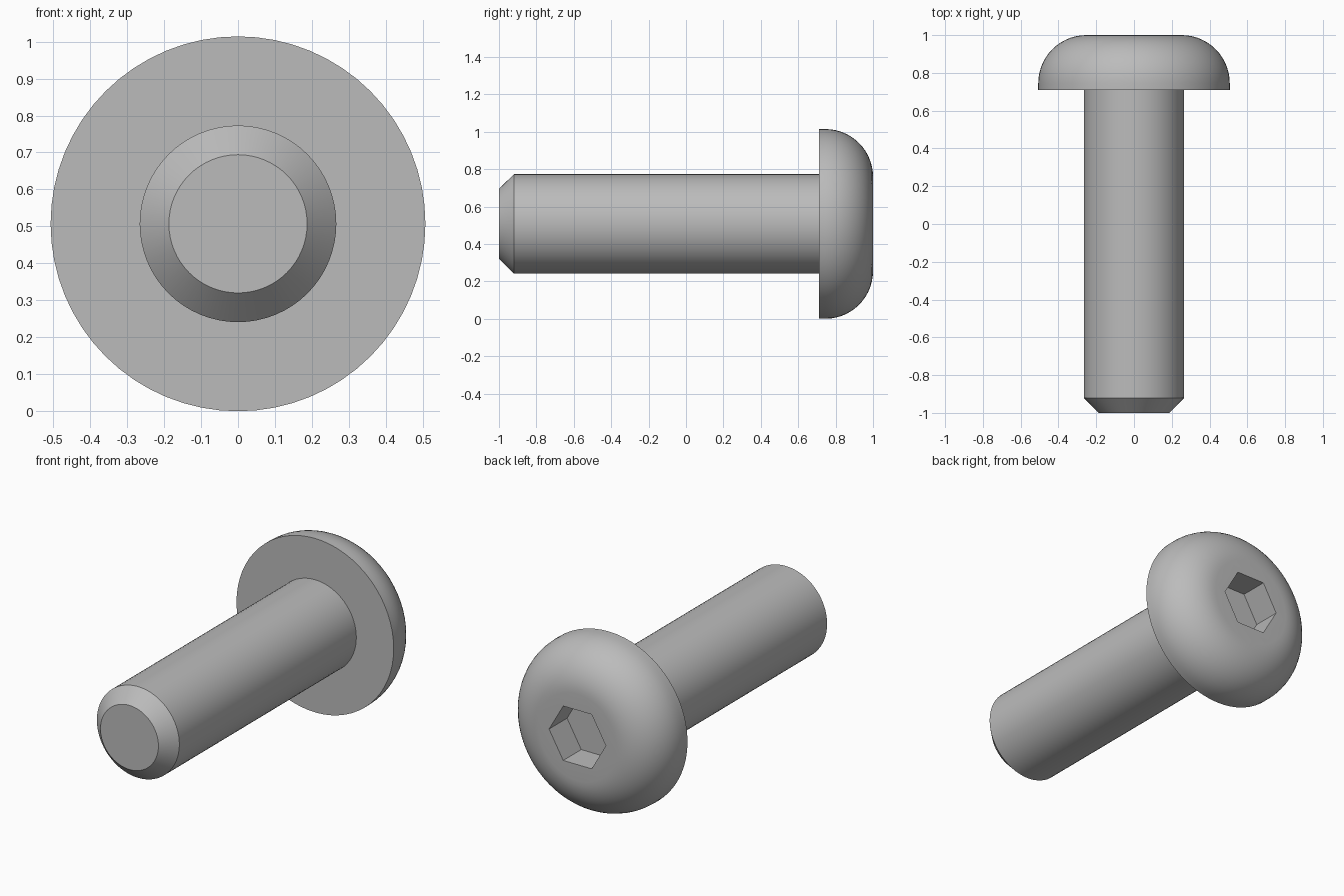
import bpy, bmesh, math
from mathutils import Matrix, Vector

if "Cube" in bpy.data.objects:
    bpy.data.objects.remove(bpy.data.objects["Cube"], do_unlink=True)

SEGMENTS = 64
HEAD_R, SHANK_R, TIP_R = 0.507, 0.266, 0.187
SEAT_Y, DOME_R = 0.71, 0.255
SOCKET_R, SOCKET_DEPTH = 0.183, 0.166
AXIS = Vector((0, 0, HEAD_R))

steel = bpy.data.materials.new("steel_grey")
steel.use_nodes = True
colour = (0.5, 0.5, 0.5, 1)
steel.diffuse_color = colour
steel.node_tree.nodes["Principled BSDF"].inputs["Base Color"].default_value = colour


def make_object(name, bm):
    bmesh.ops.recalc_face_normals(bm, faces=bm.faces)
    mesh = bpy.data.meshes.new(name)
    bm.to_mesh(mesh)
    bm.free()
    mesh.materials.append(steel)
    obj = bpy.data.objects.new(name, mesh)
    bpy.context.collection.objects.link(obj)
    return obj


def lathe(name, profile):
    """Solid of revolution along y from (radius, y) points, capped at both ends."""
    bm = bmesh.new()
    rings = []
    for r, y in profile:
        angles = [math.tau * i / SEGMENTS for i in range(SEGMENTS)]
        rings.append([bm.verts.new(AXIS + Vector((r * math.cos(a), y, r * math.sin(a))))
                      for a in angles])
    for low, high in zip(rings, rings[1:]):
        for i in range(SEGMENTS):
            j = (i + 1) % SEGMENTS
            bm.faces.new((low[i], low[j], high[j], high[i]))
    bm.faces.new(rings[0])
    bm.faces.new(rings[-1])
    return make_object(name, bm)


def activate(obj):
    bpy.ops.object.select_all(action='DESELECT')
    obj.select_set(True)
    bpy.context.view_layer.objects.active = obj


# Domed head: flat seat, short straight rim, quarter-round shoulder, flat crown
steps = 14
dome = [(HEAD_R - DOME_R + DOME_R * math.cos(t), 1 - DOME_R + DOME_R * math.sin(t))
        for t in (math.pi / 2 * i / steps for i in range(steps + 1))]
head = lathe("head", [(HEAD_R, SEAT_Y)] + dome)

# Shank with a chamfered tip
shank = lathe("shank", [(TIP_R, -1), (SHANK_R, -0.92), (SHANK_R, SEAT_Y)])

# Hexagonal drive socket, corners pointing sideways
bm = bmesh.new()
bmesh.ops.create_cone(bm, cap_ends=True, segments=6, radius1=SOCKET_R,
                      radius2=SOCKET_R, depth=2 * SOCKET_DEPTH)
corner = max(bm.verts, key=lambda v: v.co.x).co
bm.transform(Matrix.Rotation(-math.atan2(corner.y, corner.x), 4, 'Z'))
bm.transform(Matrix.Translation(AXIS + Vector((0, 1, 0))) @ Matrix.Rotation(math.pi / 2, 4, 'X'))
cutter = make_object("socket_cutter", bm)
cutter.hide_render = True

cut = head.modifiers.new("socket", 'BOOLEAN')
cut.operation = 'DIFFERENCE'
cut.solver = 'EXACT'
cut.object = cutter
activate(head)
bpy.ops.object.modifier_apply(modifier=cut.name)
bpy.data.objects.remove(cutter, do_unlink=True)

# Smooth round surfaces, crisp edges
for part in (head, shank):
    activate(part)
    bpy.ops.object.shade_smooth_by_angle(angle=math.radians(30))
